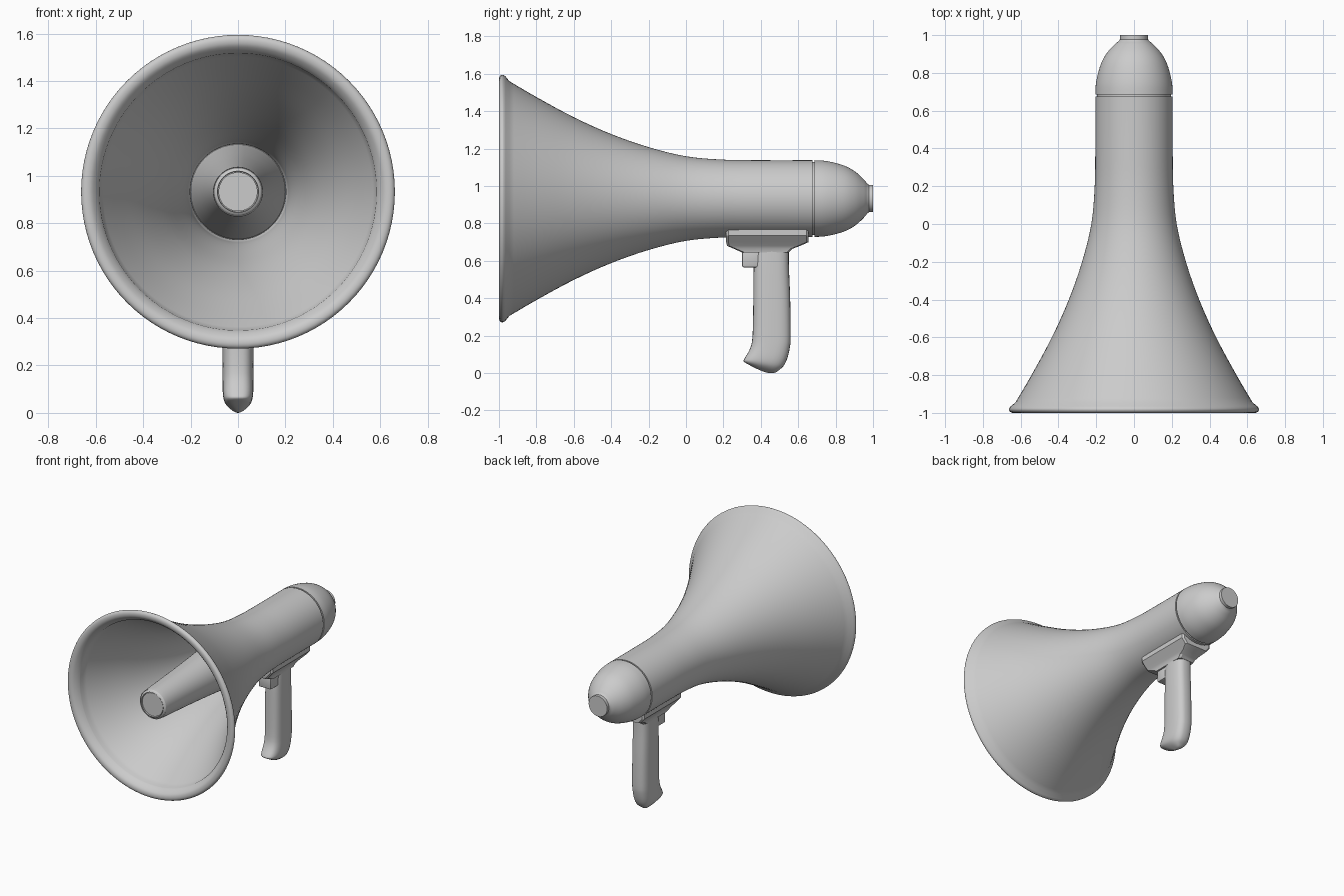
import bpy, bmesh, math

if "Cube" in bpy.data.objects:
    bpy.data.objects.remove(bpy.data.objects["Cube"])

AXIS_Z = 0.933


def finish(name, bm, angle=35):
    bmesh.ops.remove_doubles(bm, verts=bm.verts, dist=1e-5)
    bmesh.ops.recalc_face_normals(bm, faces=bm.faces)
    mesh = bpy.data.meshes.new(name)
    bm.to_mesh(mesh)
    bm.free()
    ob = bpy.data.objects.new(name, mesh)
    bpy.context.collection.objects.link(ob)
    bpy.ops.object.select_all(action='DESELECT')
    ob.select_set(True)
    bpy.context.view_layer.objects.active = ob
    bpy.ops.object.shade_smooth_by_angle(angle=math.radians(angle))
    return ob


def spline(pts, n=4):
    """Catmull-Rom curve through points of any dimension."""
    p = [pts[0]] + list(pts) + [pts[-1]]
    out = []
    for a, b, c, d in zip(p, p[1:], p[2:], p[3:]):
        for k in range(n):
            t = k / n
            out.append(tuple(0.5 * (2 * v1 + (v2 - v0) * t
                       + (2 * v0 - 5 * v1 + 4 * v2 - v3) * t * t
                       + (3 * v1 - v0 - 3 * v2 + v3) * t ** 3)
                       for v0, v1, v2, v3 in zip(a, b, c, d)))
    return out + [tuple(pts[-1])]


def loft(name, rings, caps=True, angle=35):
    bm = bmesh.new()
    rows = [[bm.verts.new(co) for co in ring] for ring in rings]
    for a, b in zip(rows, rows[1:]):
        for i in range(len(a)):
            j = (i + 1) % len(a)
            bm.faces.new((a[i], a[j], b[j], b[i]))
    if caps:
        bm.faces.new(rows[0])
        bm.faces.new(rows[-1])
    return finish(name, bm, angle)


def lathe(name, profile, sides=96):
    """Revolve (y, radius) points around the horn axis."""
    turn = [2 * math.pi * i / sides for i in range(sides)]
    return loft(name, [[(r * math.cos(t), y, AXIS_Z + r * math.sin(t)) for t in turn]
                       for y, r in profile])


# Horn shell: barrel, flare, rolled rim, inner wall, and the central cone
outer = spline([(0.676, 0.205), (0.4, 0.205), (0.2, 0.208), (0, 0.226), (-0.2, 0.275),
                (-0.4, 0.345), (-0.6, 0.435), (-0.8, 0.543), (-0.945, 0.628)])
rim = spline([(-0.965, 0.653), (-0.98, 0.662), (-0.994, 0.656), (-1.0, 0.64),
              (-0.995, 0.618), (-0.975, 0.597), (-0.955, 0.585)], 3)
inner = spline([(-0.93, 0.582), (-0.8, 0.51), (-0.6, 0.405), (-0.4, 0.32),
                (-0.2, 0.258), (-0.05, 0.222), (0.05, 0.21)])
cone = spline([(0.065, 0.203), (0.05, 0.195), (-0.28, 0.155), (-0.6, 0.128),
               (-0.93, 0.107), (-0.96, 0.101), (-0.972, 0.087)])
lathe("horn", [(0.676, 0.18)] + outer + rim + inner + cone
      + [(-0.96, 0.085), (-0.96, 0.082), (-0.968, 0.082)])

# Seam ring between barrel and rear cap
lathe("seam_ring", [(0.66, 0.196), (0.70, 0.196)])

# Domed rear cap with a short round end
dome = spline([(0.686, 0.205), (0.74, 0.202), (0.80, 0.19), (0.86, 0.17),
               (0.91, 0.14), (0.95, 0.103), (0.967, 0.083), (0.976, 0.075)])
lathe("rear_cap", [(0.686, 0.18)] + dome + [(0.978, 0.073), (1.0, 0.073)])


# Mounting plate tapering down towards the grip
def rectangle(z, y0, y1, hw, cut=0.012):
    return [(-hw + cut, y0, z), (hw - cut, y0, z), (hw, y0 + cut, z), (hw, y1 - cut, z),
            (hw - cut, y1, z), (-hw + cut, y1, z), (-hw, y1 - cut, z), (-hw, y0 + cut, z)]


plate = [(0.78, 0.215, 0.655, 0.12), (0.735, 0.215, 0.655, 0.12),
         (0.70, 0.215, 0.655, 0.09), (0.68, 0.22, 0.61, 0.073),
         (0.665, 0.255, 0.57, 0.066), (0.645, 0.30, 0.55, 0.062)]
loft("mounting_plate", [rectangle(*p) for p in plate], angle=25)

# Trigger block in front of the grip
bm = bmesh.new()
bmesh.ops.create_cube(bm, size=1)
for v in bm.verts:
    v.co = (v.co.x * 0.10, 0.35 + v.co.y * 0.10, 0.62 + v.co.z * 0.11)
bmesh.ops.bevel(bm, geom=bm.edges[:], offset=0.01, segments=2, affect='EDGES', profile=0.5)
finish("trigger", bm)

# Grip: sections given as front y, z, back y, z and half width
sections = spline([(0.37, 0.70, 0.55, 0.70, 0.062), (0.362, 0.56, 0.55, 0.58, 0.064),
                   (0.36, 0.40, 0.557, 0.40, 0.065), (0.356, 0.20, 0.56, 0.20, 0.065),
                   (0.342, 0.13, 0.556, 0.14, 0.065), (0.314, 0.08, 0.542, 0.08, 0.064),
                   (0.309, 0.062, 0.523, 0.04, 0.058), (0.335, 0.045, 0.50, 0.018, 0.044),
                   (0.38, 0.022, 0.48, 0.004, 0.022), (0.43, 0.002, 0.46, 0.0, 0.005)], 3)


def grip_ring(y0, z0, y1, z1, hw, sides=32):
    ring = []
    for i in range(sides):
        t = 2 * math.pi * i / sides
        c, s = math.cos(t), math.sin(t)
        u = 0.5 + 0.5 * math.copysign(abs(c) ** 0.7, c)
        x = hw * math.copysign(abs(s) ** 0.7, s)
        ring.append((x, y0 + (y1 - y0) * u, max(0, z0 + (z1 - z0) * u)))
    return ring


loft("grip", [grip_ring(*s) for s in sections], angle=50)
